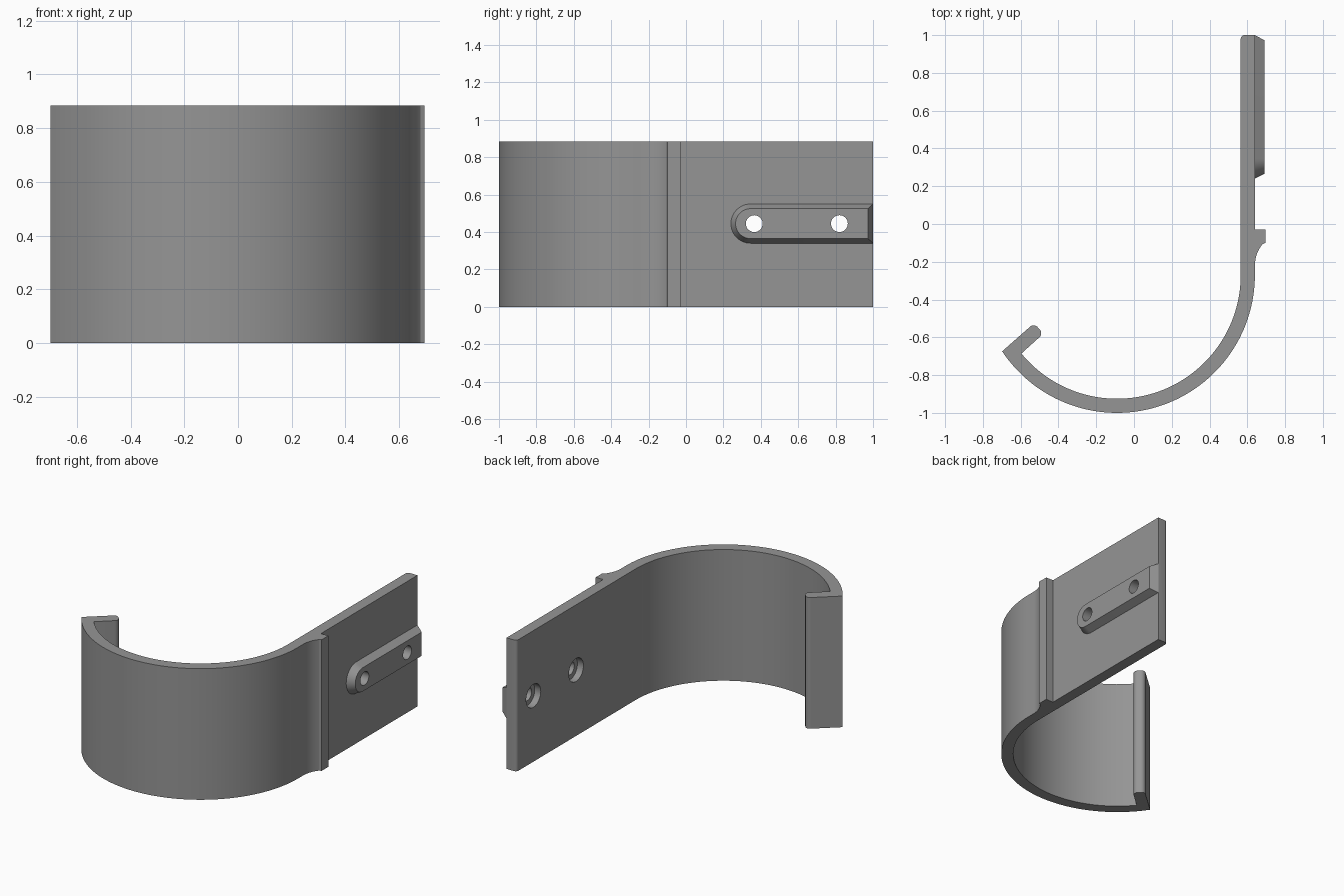
import bpy, bmesh, math
from mathutils import Matrix

if "Cube" in bpy.data.objects:
    bpy.data.objects.remove(bpy.data.objects["Cube"])

H = 0.885            # bracket height
CX, CY = -0.09, -0.27  # centre of the curved arm
R_OUT, R_IN = 0.73, 0.655

grey = bpy.data.materials.new("grey_plastic")
grey.diffuse_color = (0.30, 0.30, 0.30, 1)
grey.use_nodes = True
grey.node_tree.nodes["Principled BSDF"].inputs["Base Color"].default_value = grey.diffuse_color


def arc(cx, cy, r, a0, a1, n):
    pts = []
    for i in range(n + 1):
        a = math.radians(a0 + (a1 - a0) * i / n)
        pts.append((cx + r * math.cos(a), cy + r * math.sin(a)))
    return pts


def loft(name, rings):
    """Closed solid through rings of equal point count."""
    bm = bmesh.new()
    vs = [[bm.verts.new(p) for p in ring] for ring in rings]
    n = len(vs[0])
    for a, b in zip(vs, vs[1:]):
        for i in range(n):
            j = (i + 1) % n
            bm.faces.new((a[i], a[j], b[j], b[i]))
    bm.faces.new(vs[0][::-1])
    bm.faces.new(vs[-1])
    bmesh.ops.recalc_face_normals(bm, faces=bm.faces)
    me = bpy.data.meshes.new(name)
    bm.to_mesh(me)
    bm.free()
    me.materials.append(grey)
    ob = bpy.data.objects.new(name, me)
    bpy.context.collection.objects.link(ob)
    return ob


def boolean(target, tool, operation):
    mod = target.modifiers.new("bool", 'BOOLEAN')
    mod.operation, mod.object, mod.solver = operation, tool, 'EXACT'
    bpy.ops.object.select_all(action='DESELECT')
    bpy.context.view_layer.objects.active = target
    target.select_set(True)
    bpy.ops.object.modifier_apply(modifier=mod.name)
    bpy.data.objects.remove(tool)


def cylinder_x(x0, x1, y, z, r):
    return loft("hole_cutter", [[(x, y + p, z + q) for p, q in arc(0, 0, r, 0, 348.75, 31)]
                                for x in (x0, x1)])


# Hook profile: plate, stop ridge, curved arm, hooked lip
profile = [(0.64, 1.0), (0.64, -0.03), (0.695, -0.03), (0.695, -0.10)]
profile += arc(0.82, -0.22, 0.18, 141, 178, 8)                 # concave ridge flank
profile += arc(CX, CY, R_OUT, 0, -146.4, 64)                   # outer face
profile += [(-0.555, -0.548)]
profile += arc(-0.532, -0.565, 0.029, 120, 45, 5)              # rounded lip tip
profile += arc(-0.520, -0.578, 0.029, 30, -45, 5)
profile += arc(CX, CY, R_IN, -140.6, 0, 64)                    # inner face
profile += arc(0.585, 0.98, 0.02, 180, 90, 5)                  # rounded plate corner
bracket = loft("hook_bracket", [[(x, y, z) for x, y in profile] for z in (0, H)])

# Raised rib with sloped sides and one rounded end
ZC, YC = 0.445, 0.345


def rib_ring(x, r, y_end):
    return [(x, y_end, ZC + r)] + [(x, y, z) for y, z in arc(YC, ZC, r, 90, 270, 24)] + \
           [(x, y_end, ZC - r)]


rib = loft("mounting_rib", [rib_ring(0.62, 0.105, 1.0), rib_ring(0.64, 0.105, 1.0),
                            rib_ring(0.69, 0.08, 0.973)])
boolean(bracket, rib, 'UNION')

# Screw holes, counterbored on the inner side
for y in (0.365, 0.82):
    boolean(bracket, cylinder_x(0.4, 0.9, y, ZC, 0.045), 'DIFFERENCE')
    boolean(bracket, cylinder_x(0.4, 0.61, y, ZC, 0.078), 'DIFFERENCE')

bpy.ops.object.shade_smooth_by_angle(angle=math.radians(25))
